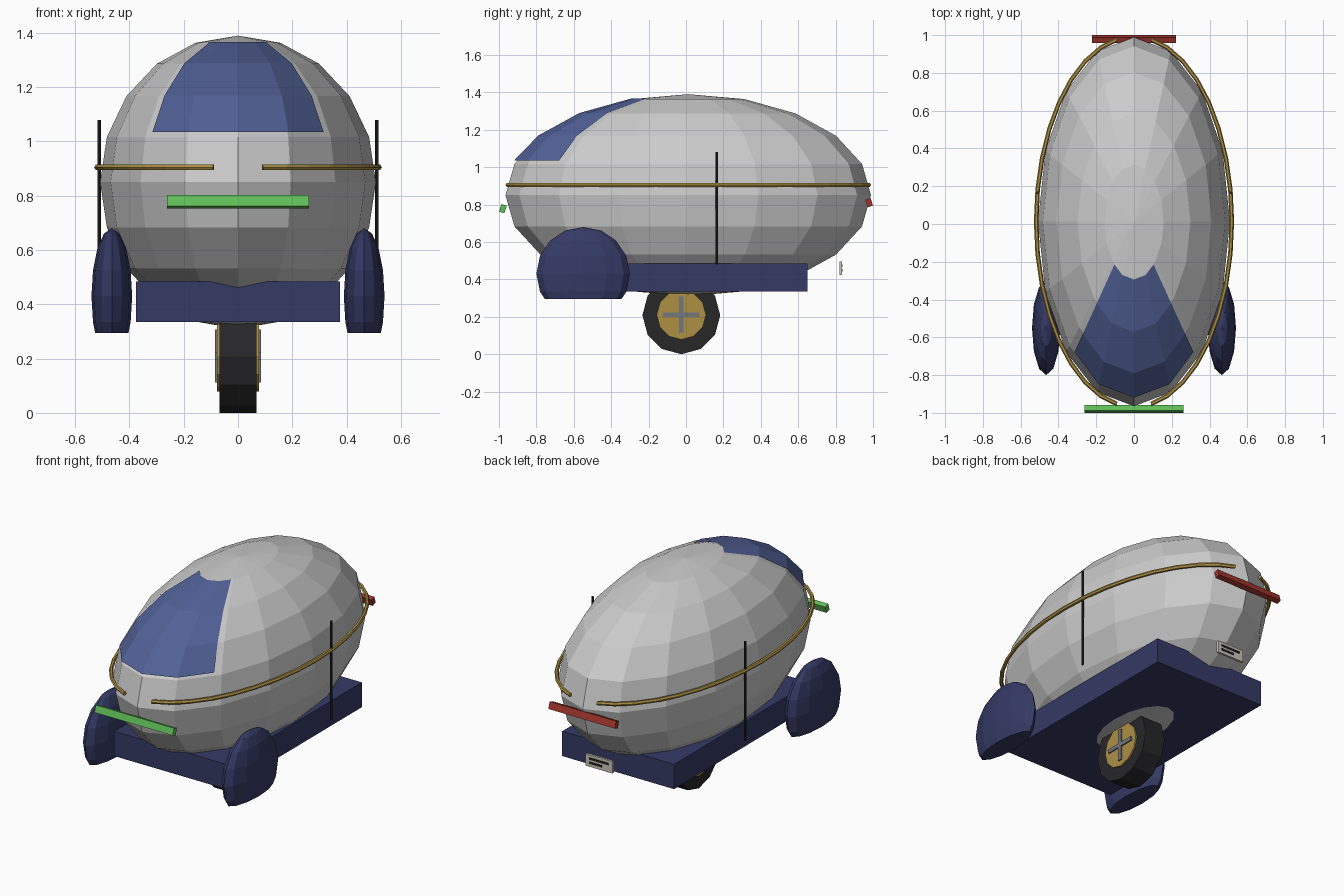
import bpy, bmesh
from math import sin, cos, radians
from mathutils import Matrix

if "Cube" in bpy.data.objects:
    bpy.data.objects.remove(bpy.data.objects["Cube"])


def material(name, rgb):
    m = bpy.data.materials.new(name)
    m.diffuse_color = (*rgb, 1)
    m.use_nodes = True
    m.node_tree.nodes["Principled BSDF"].inputs["Base Color"].default_value = m.diffuse_color
    return m


NAVY = material("navy", (0.035, 0.042, 0.13))
GLASS = material("blue_glass", (0.085, 0.12, 0.31))
GOLD = material("gold", (0.42, 0.28, 0.06))
GREEN = material("green", (0.12, 0.52, 0.1))
RED = material("red", (0.35, 0.035, 0.025))
BLACK = material("black", (0.02, 0.02, 0.022))
STEEL = material("steel", (0.17, 0.18, 0.2))
CREAM = material("cream", (0.6, 0.57, 0.5))


def finish(name, bm, mat=None):
    bmesh.ops.recalc_face_normals(bm, faces=bm.faces)
    me = bpy.data.meshes.new(name)
    bm.to_mesh(me)
    bm.free()
    ob = bpy.data.objects.new(name, me)
    bpy.context.collection.objects.link(ob)
    if mat:
        me.materials.append(mat)
    return ob


def box(name, centre, size, mat=None, tilt=0):
    bm = bmesh.new()
    m = Matrix.Translation(centre) @ Matrix.Rotation(radians(tilt), 4, 'X') @ Matrix.Diagonal((*size, 1))
    bmesh.ops.create_cube(bm, size=1, matrix=m)
    return finish(name, bm, mat)


def ellipsoid(name, centre, radii, segs, rings, mat=None, cut_z=None):
    bm = bmesh.new()
    m = Matrix.Translation(centre) @ Matrix.Diagonal((*radii, 1))
    bmesh.ops.create_uvsphere(bm, u_segments=segs, v_segments=rings, radius=1, matrix=m)
    if cut_z is not None:
        bmesh.ops.bisect_plane(bm, geom=bm.verts[:] + bm.edges[:] + bm.faces[:],
                               plane_co=(0, 0, cut_z), plane_no=(0, 0, 1), clear_inner=True)
        bmesh.ops.holes_fill(bm, edges=[e for e in bm.edges if e.is_boundary], sides=0)
    return finish(name, bm, mat)


def cylinder(name, centre, radius, depth, segs, mat, along_x=False):
    bm = bmesh.new()
    m = Matrix.Translation(centre)
    if along_x:
        m = m @ Matrix.Rotation(radians(90), 4, 'Y')
    bmesh.ops.create_cone(bm, cap_ends=True, segments=segs, radius1=radius, radius2=radius,
                          depth=depth, matrix=m)
    return finish(name, bm, mat)


# Egg-shaped shell
CY, CZ = 0.012, 0.85
RX, RY, RZ = 0.508, 0.977, 0.54
ellipsoid("body_shell", (0, CY, CZ), (RX, RY, RZ), 16, 10)

# Windscreen: a patch lying just outside the shell facets
bm = bmesh.new()
rows = []
for lat in (18, 36, 54, 70):
    row = []
    for az in (-41, -22.5, 0, 22.5, 41):
        k = sin(radians(lat)) * (0.982 if abs(az) == 41 else 1)
        row.append(bm.verts.new(((RX + 0.012) * k * sin(radians(az)),
                                 CY - (RY + 0.014) * k * cos(radians(az)),
                                 CZ + (RZ + 0.003) * cos(radians(lat)))))
    rows.append(row)
for a, b in zip(rows, rows[1:]):
    for i in range(4):
        bm.faces.new((a[i], b[i], b[i + 1], a[i + 1]))
finish("windscreen", bm, GLASS)

# Chassis slab
box("chassis", (0, 0, 0.41), (0.75, 1.3, 0.15), NAVY)

# Parts repeated on both sides
for s, side in ((1, "right"), (-1, "left")):
    ellipsoid(side + "_fender", (s * 0.465, -0.55, 0.43), (0.075, 0.25, 0.25), 12, 8, NAVY, 0.295)
    cylinder(side + "_antenna", (s * 0.511, 0.165, 0.78), 0.007, 0.6, 8, BLACK)

    # Trim rail following the shell, open at nose and tail
    bm = bmesh.new()
    prev = None
    for i in range(17):
        t = radians(10 + 10 * i)
        ring = []
        for a in range(6):
            q = radians(60 * a)
            r = 0.012 * cos(q)
            ring.append(bm.verts.new((s * (0.518 + r) * sin(t), CY - (0.98 + r) * cos(t),
                                      0.905 + 0.012 * sin(q))))
        if prev:
            for a in range(6):
                b = (a + 1) % 6
                bm.faces.new((prev[a], prev[b], ring[b], ring[a]))
        if i in (0, 16):
            bm.faces.new(ring)
        prev = ring
    finish(side + "_trim_rail", bm, GOLD)

    # Hub plate and cross on each wheel face
    cylinder(side + "_hub", (s * 0.06, -0.025, 0.21), 0.132, 0.034, 12, GOLD, True)
    box(side + "_hub_bar_upright", (s * 0.075, -0.025, 0.21), (0.02, 0.025, 0.195), STEEL)
    box(side + "_hub_bar_level", (s * 0.075, -0.025, 0.21), (0.02, 0.195, 0.025), STEEL)

# Single centre wheel
cylinder("tyre", (0, -0.025, 0.208), 0.208, 0.136, 12, BLACK, True)

# Light bars
box("front_light_bar", (0, -0.979, 0.778), (0.524, 0.03, 0.042), GREEN, -18)
box("rear_light_bar", (0, 0.979, 0.81), (0.446, 0.03, 0.042), RED, 18)

# Rear plate with two plain stripes
box("rear_plate", (0, 0.827, 0.46), (0.18, 0.014, 0.072), CREAM)
box("plate_stripe_long", (0, 0.834, 0.474), (0.13, 0.008, 0.012), BLACK)
box("plate_stripe_short", (0.022, 0.834, 0.449), (0.086, 0.008, 0.012), BLACK)
